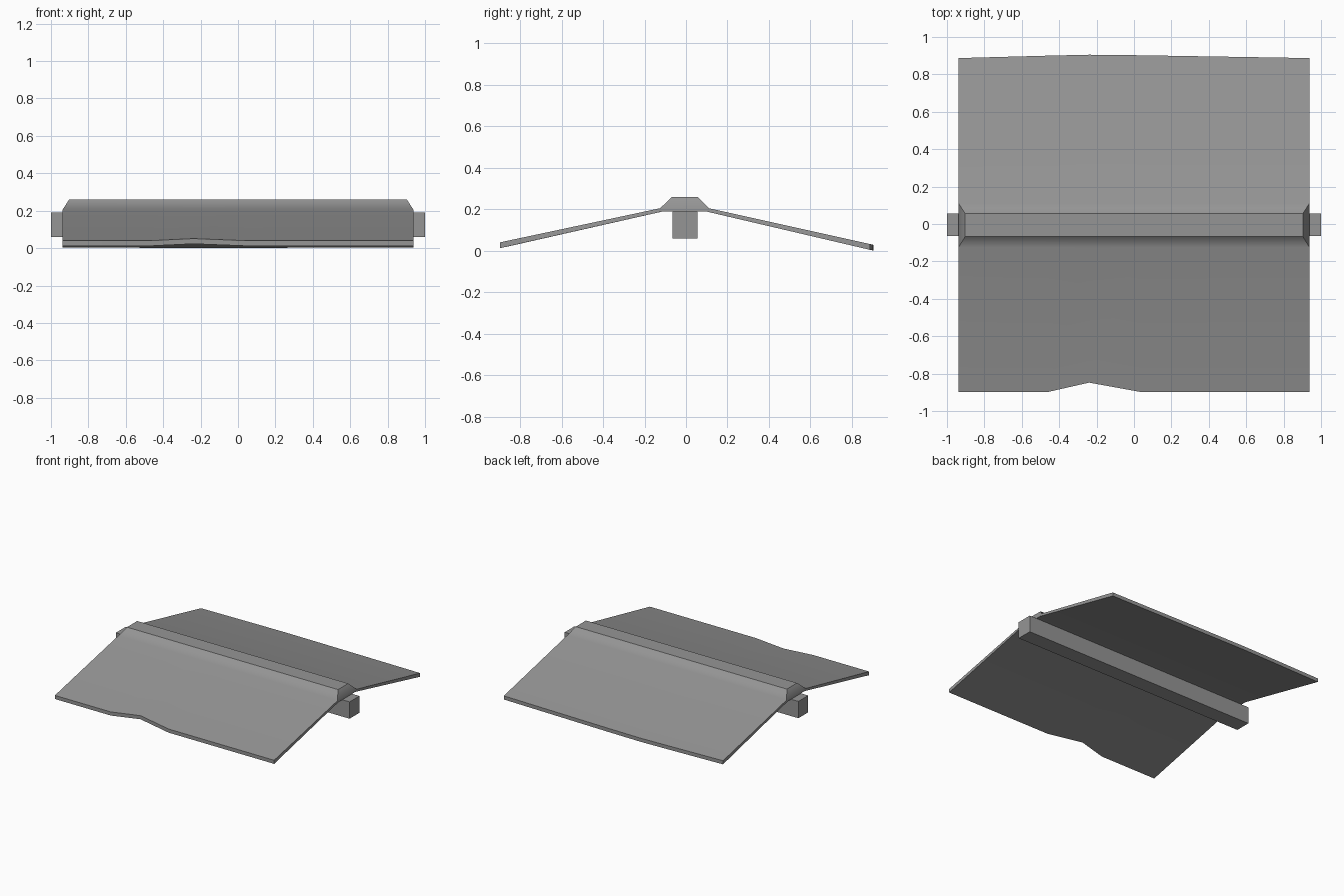
import bpy, bmesh, math

default = bpy.data.objects.get("Cube")
if default:
    bpy.data.objects.remove(default, do_unlink=True)

# Single stone grey material
GREY = (0.3, 0.3, 0.3, 1)
grey = bpy.data.materials.new("Grey")
grey.use_nodes = True
grey.diffuse_color = GREY
grey.node_tree.nodes["Principled BSDF"].inputs["Base Color"].default_value = GREY


def make_object(name, bm):
    bmesh.ops.recalc_face_normals(bm, faces=bm.faces)
    mesh = bpy.data.meshes.new(name)
    bm.to_mesh(mesh)
    bm.free()
    mesh.materials.append(grey)
    obj = bpy.data.objects.new(name, mesh)
    bpy.context.collection.objects.link(obj)
    return obj


# Roof: a ridged cross-section swept along x, with uneven eaves
HALF = 0.938
CAP_INSET = 0.035
THICK = 0.028


def section(front, back):
    front_z = 0.205 + (front + 0.125) * 0.213
    back_z = 0.205 - (back - 0.11) * 0.222
    return [(front, front_z - THICK), (front, front_z),      # front eave
            (-0.125, 0.205), (-0.067, 0.26),                 # ridge cap
            (0.057, 0.26), (0.11, 0.205),
            (back, back_z), (back, back_z - THICK),          # back eave
            (0.095, 0.19), (-0.11, 0.19)]                    # underside


# (x, front eave y, back eave y)
stations = [(-HALF, -0.898, 0.887), (-0.46, -0.898, 0.9), (-0.24, -0.848, 0.905),
            (0.035, -0.898, 0.902), (HALF, -0.898, 0.887)]

bm = bmesh.new()
rings = []
for x, front, back in stations:
    ring = []
    for i, (y, z) in enumerate(section(front, back)):
        hip = abs(x) == HALF and i in (3, 4)
        ring.append(bm.verts.new((x - math.copysign(CAP_INSET, x) if hip else x, y, z)))
    rings.append(ring)
for a, b in zip(rings, rings[1:]):
    for i in range(len(a)):
        j = (i + 1) % len(a)
        bm.faces.new((a[i], a[j], b[j], b[i]))
# Ends: front slab, hipped cap, middle, back slab
for ring in (rings[0], rings[-1]):
    for ids in ((0, 1, 2, 9), (2, 3, 4, 5), (2, 5, 8, 9), (5, 6, 7, 8)):
        bm.faces.new([ring[i] for i in ids])
roof = make_object("roof", bm)

# Soft crease between the slopes and the cap, all other edges sharp
bpy.ops.object.select_all(action='DESELECT')
roof.select_set(True)
bpy.context.view_layer.objects.active = roof
bpy.ops.object.shade_smooth_by_angle(angle=math.radians(40))
weighted = roof.modifiers.new("Weighted normals", 'WEIGHTED_NORMAL')
weighted.keep_sharp = True

# Ridge beam under the roof
bm = bmesh.new()
bmesh.ops.create_cube(bm, size=1)
for v in bm.verts:
    v.co = (v.co.x * 2, v.co.y * 0.12 - 0.005, v.co.z * 0.13 + 0.125)
make_object("ridge_beam", bm)
